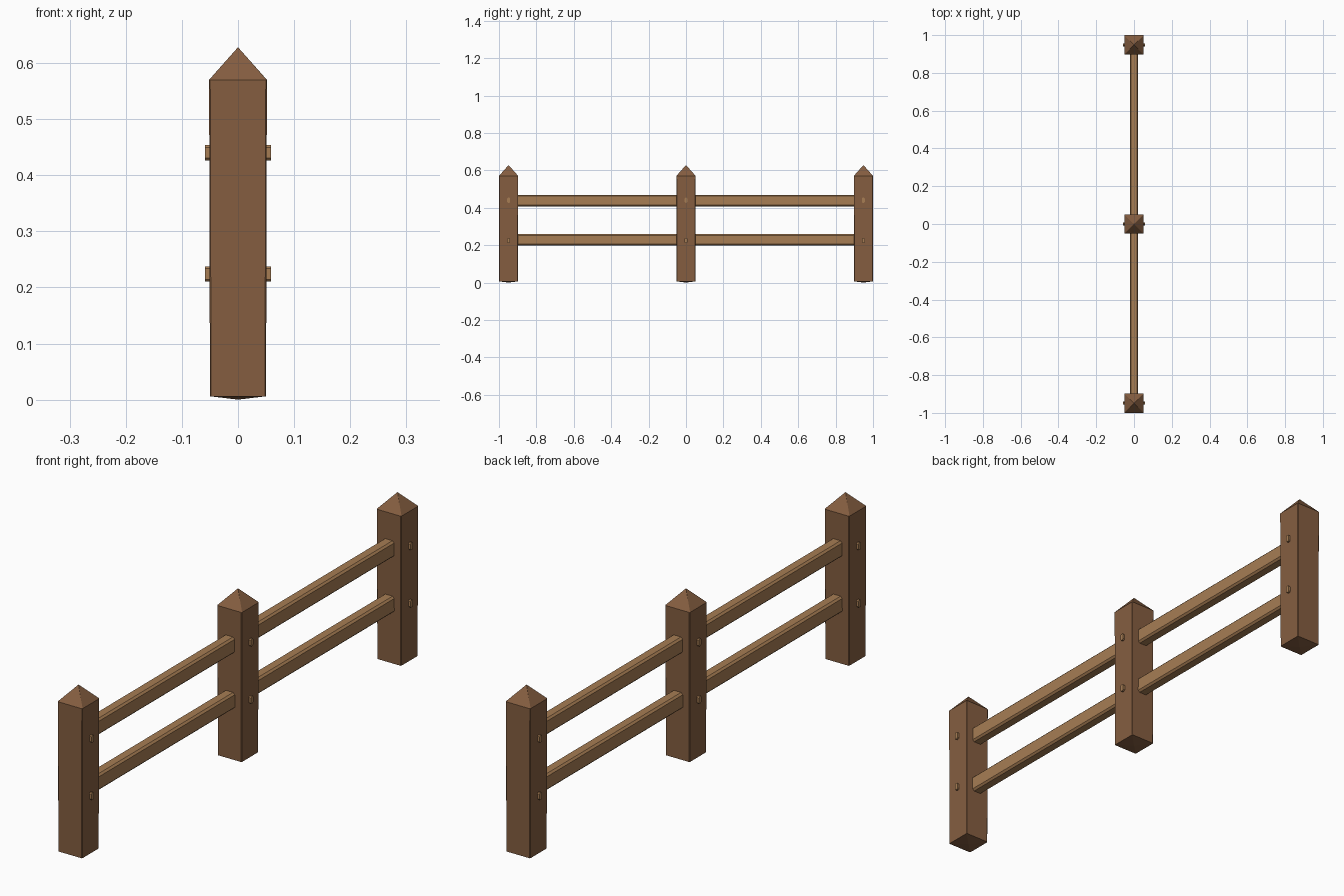
import bpy, bmesh

if "Cube" in bpy.data.objects:
    bpy.data.objects.remove(bpy.data.objects["Cube"])


def material(name, color):
    m = bpy.data.materials.new(name)
    m.diffuse_color = (*color, 1)
    m.use_nodes = True
    m.node_tree.nodes["Principled BSDF"].inputs["Base Color"].default_value = m.diffuse_color
    return m


post_wood = material("post_wood", (0.235, 0.112, 0.052))
rail_wood = material("rail_wood", (0.385, 0.205, 0.088))


def finish(bm, name, loc, mat):
    bmesh.ops.recalc_face_normals(bm, faces=bm.faces)
    me = bpy.data.meshes.new(name)
    bm.to_mesh(me)
    bm.free()
    me.materials.append(mat)
    ob = bpy.data.objects.new(name, me)
    ob.location = loc
    bpy.context.collection.objects.link(ob)
    return ob


def chamfered_box(name, loc, size, chamfer, axis, mat):
    """Box whose edges along the given axis are chamfered."""
    bm = bmesh.new()
    bmesh.ops.create_cube(bm, size=1)
    bmesh.ops.scale(bm, vec=size, verts=bm.verts)
    edges = [e for e in bm.edges
             if abs((e.verts[0].co - e.verts[1].co)[axis]) > 1e-6]
    bmesh.ops.bevel(bm, geom=edges, offset=chamfer, segments=1, affect='EDGES')
    return finish(bm, name, loc, mat)


def post(name, y):
    """Square post, narrow chamfers, pyramid top and faintly peaked foot."""
    bm = bmesh.new()
    c = 0.002
    rings = []
    for z, h in ((0.006, 0.05), (0.57, 0.0515)):
        k = h - c
        outline = [(h, -k), (h, k), (k, h), (-k, h),
                   (-h, k), (-h, -k), (-k, -h), (k, -h)]
        rings.append([bm.verts.new((px, py, z)) for px, py in outline])
    foot = bm.verts.new((0, 0, 0.0))
    tip = bm.verts.new((0, 0, 0.628))
    low, high = rings
    for i in range(8):
        j = (i + 1) % 8
        bm.faces.new((low[i], low[j], high[j], high[i]))
        bm.faces.new((high[i], high[j], tip))
        bm.faces.new((low[j], low[i], foot))
    return finish(bm, name, (0, y, 0), post_wood)


POSTS = (-0.9485, 0, 0.9485)
RAILS = (0.229, 0.438)

# Posts with a peg through each rail joint
for n, y in enumerate(POSTS, 1):
    post(f"post_{n}", y)
    for m, z in enumerate(RAILS, 1):
        chamfered_box(f"peg_{n}_{m}", (0, y, z + (-0.005 if m == 1 else 0.002)),
                      (0.118, 0.015, 0.027), 0.004, 0, rail_wood)

# Two rails in each bay, let slightly into the posts
for n, y in enumerate((-0.474, 0.474), 1):
    for m, z in enumerate(RAILS, 1):
        chamfered_box(f"rail_{n}_{m}", (0, y, z), (0.044, 0.88, 0.061),
                      0.007, 1, rail_wood)
